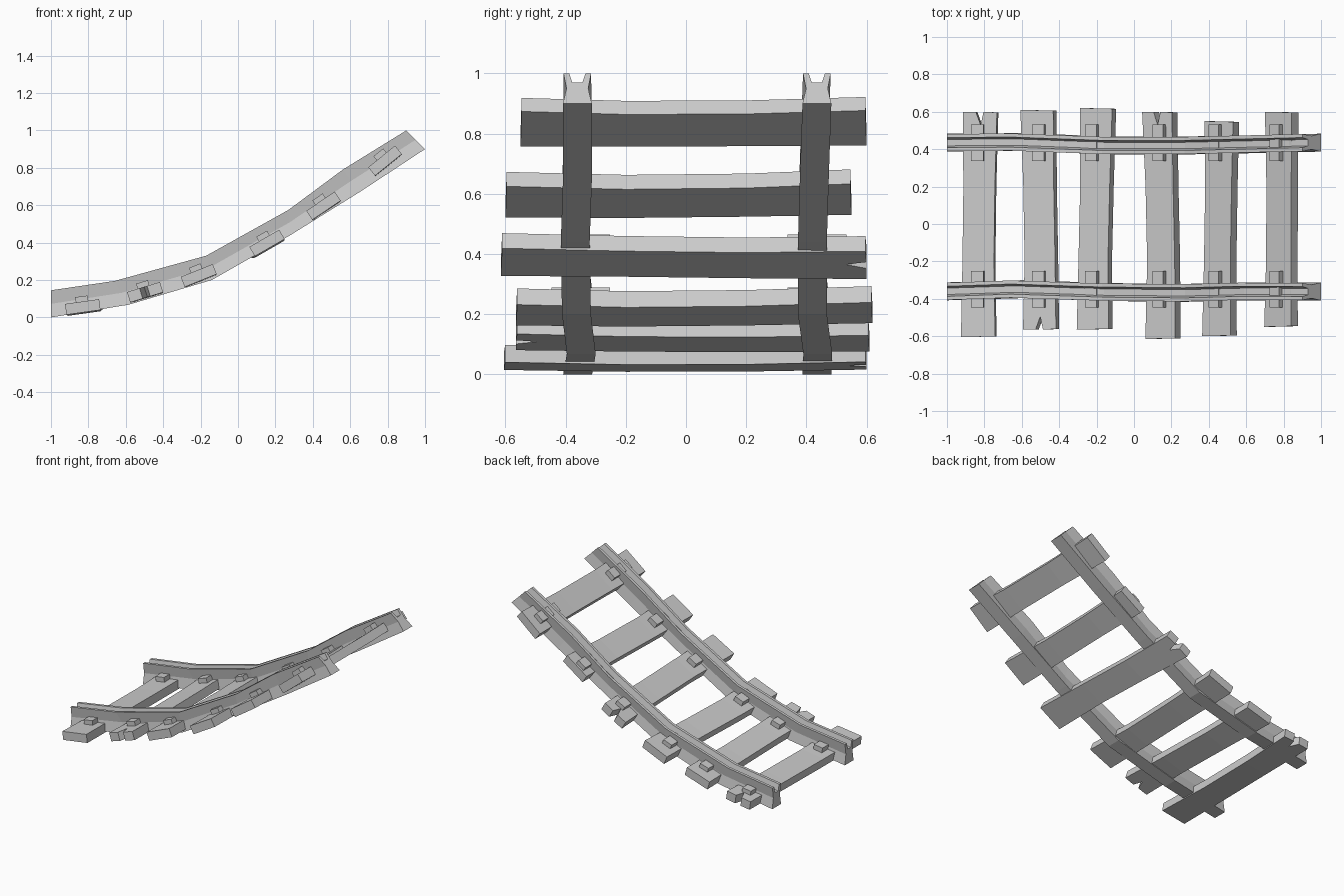
import bpy, bmesh
from math import radians
from mathutils import Matrix, Vector

if "Cube" in bpy.data.objects:
    bpy.data.objects.remove(bpy.data.objects["Cube"])


def finish(name, bm, matrix=None):
    bmesh.ops.recalc_face_normals(bm, faces=bm.faces)
    mesh = bpy.data.meshes.new(name)
    bm.to_mesh(mesh)
    bm.free()
    obj = bpy.data.objects.new(name, mesh)
    bpy.context.collection.objects.link(obj)
    if matrix:
        obj.matrix_world = matrix
    return obj


# Rails: a waisted section with a grooved top, lofted along bottom and top lines
BOTTOM = [(-1, 0), (-.585, .068), (-.14, .2), (.28, .44), (.65, .67), (1, .9)]
TOP = [(-1, .145), (-.66, .195), (-.17, .33), (.27, .575), (.56, .79), (.9, 1)]
SECTION = [(-.048, 0), (.048, 0), (.036, .5), (.046, 1), (.027, 1),
           (.017, .7), (-.017, .7), (-.027, 1), (-.046, 1), (-.036, .5)]


def rail(name, ys):
    bm = bmesh.new()
    rings = []
    for (bx, bz), (tx, tz), y in zip(BOTTOM, TOP, ys):
        b, t = Vector((bx, y, bz)), Vector((tx, y, tz))
        rings.append([bm.verts.new(b.lerp(t, h) + Vector((0, dy, 0)))
                      for dy, h in SECTION])
    n = len(SECTION)
    for r, s in zip(rings, rings[1:]):
        for i in range(n):
            j = (i + 1) % n
            bm.faces.new((r[i], r[j], s[j], s[i]))
    bm.faces.new(rings[0])
    bm.faces.new(rings[-1])
    finish(name, bm)


rail("front_rail", [-.36, -.348, -.364, -.368, -.36, -.361])
rail("back_rail", [.435, .438, .42, .42, .427, .435])


# Sleepers: plank in three bent lengths, some with a split cut into one end
def sleeper(name, matrix, y0, y1, shift, split):
    bm = bmesh.new()
    half, mid, thick, dip = .092, .085, .029, -.007
    layers = []
    for z in (-thick, thick):
        def v(x, y, dz=0):
            return bm.verts.new((x, y, z + dz))

        def end(y, s, dx):
            pts = [(-half + dx, y)]
            if split == s:
                pts += [(-.022 + dx, y), (.004 + dx, y - s * .07), (.02 + dx, y)]
            pts.append((half + dx, y - s * .004))
            return [v(*p) for p in pts]

        a = end(y0, -1, 0)
        b = [v(-mid, -.2, dip), v(mid, -.2, dip)]
        c = [v(-mid + shift / 2, .2, dip), v(mid + shift / 2, .2, dip)]
        d = end(y1, 1, shift)
        for f in (a + b[::-1], b + c[::-1], c + d[::-1]):
            bm.faces.new(f)
        layers.append(a + [b[1], c[1]] + d[::-1] + [c[0], b[0]])
    lo, hi = layers
    for i in range(len(lo)):
        j = (i + 1) % len(lo)
        bm.faces.new((lo[i], lo[j], hi[j], hi[i]))
    finish(name, bm, matrix)


# Fixing plates: one under each rail on every sleeper
def plate(name, matrix, y):
    bm = bmesh.new()
    bmesh.ops.create_cube(bm, size=1, matrix=Matrix.Translation((0, y, .04))
                          @ Matrix.Diagonal((.066, .195, .034, 1)))
    finish(name, bm, matrix)


# x, z, slope, front end, back end, skew, split end (-1 front, 1 back)
SLEEPERS = [(-.83, .056, 8, -.605, .6, .01, 1),
            (-.497, .135, 17, -.565, .61, -.015, -1),
            (-.21, .224, 22, -.565, .62, .02, 0),
            (.155, .398, 30, -.615, .6, -.02, 1),
            (.457, .597, 34, -.6, .55, .015, 0),
            (.786, .838, 39, -.55, .6, .005, 0)]
for i, (x, z, slope, y0, y1, skew, split) in enumerate(SLEEPERS, 1):
    m = Matrix.Translation((x, 0, z)) @ Matrix.Rotation(-radians(slope), 4, 'Y')
    sleeper(f"sleeper_{i}", m, y0, y1, skew, split)
    plate(f"front_plate_{i}", m, -.35)
    plate(f"back_plate_{i}", m, .435)
